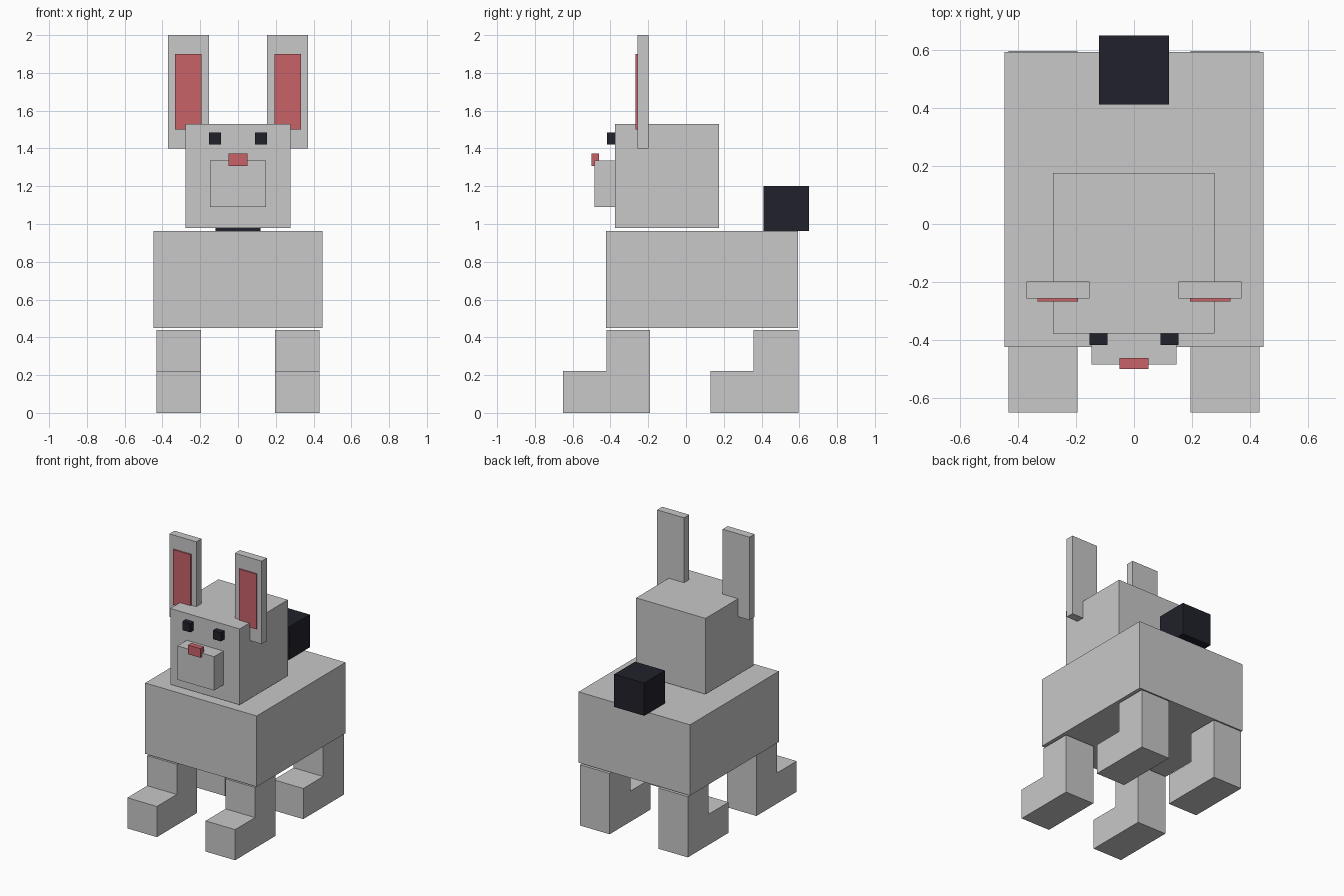
import bpy, bmesh

if "Cube" in bpy.data.objects:
    bpy.data.objects.remove(bpy.data.objects["Cube"])


def material(name, rgb):
    m = bpy.data.materials.new(name)
    m.diffuse_color = (*rgb, 1)
    m.use_nodes = True
    m.node_tree.nodes["Principled BSDF"].inputs["Base Color"].default_value = m.diffuse_color
    return m


GREY = material("light grey", (0.58, 0.58, 0.58))
PINK = material("dusty red", (0.58, 0.122, 0.141))
DARK = material("dark navy", (0.015, 0.015, 0.024))


def prism(name, mat, x0, x1, profile):
    """Extrude a closed (y, z) profile from x0 to x1."""
    bm = bmesh.new()
    face = bm.faces.new([bm.verts.new((x0, y, z)) for y, z in profile])
    ext = bmesh.ops.extrude_face_region(bm, geom=[face])
    verts = [g for g in ext["geom"] if isinstance(g, bmesh.types.BMVert)]
    bmesh.ops.translate(bm, verts=verts, vec=(x1 - x0, 0, 0))
    bmesh.ops.recalc_face_normals(bm, faces=bm.faces)
    mesh = bpy.data.meshes.new(name)
    bm.to_mesh(mesh)
    bm.free()
    mesh.materials.append(mat)
    obj = bpy.data.objects.new(name, mesh)
    bpy.context.collection.objects.link(obj)
    return obj


def box(name, mat, x, y, z):
    return prism(name, mat, *x, [(y[0], z[0]), (y[1], z[0]), (y[1], z[1]), (y[0], z[1])])


# Body, head and tail
box("body", GREY, (-0.447, 0.447), (-0.424, 0.592), (0.45, 0.963))
box("head", GREY, (-0.279, 0.277), (-0.377, 0.175), (0.98, 1.53))
box("tail", DARK, (-0.12, 0.12), (0.411, 0.65), (0.963, 1.2))

# Face
box("snout", GREY, (-0.147, 0.147), (-0.484, -0.377), (1.09, 1.335))
box("nose", PINK, (-0.05, 0.05), (-0.5, -0.461), (1.307, 1.373))

# Paired parts, mirrored across x = 0
for label, s in (("right", -1), ("left", 1)):
    def span(a, b):
        return tuple(sorted((s * a, s * b)))

    box(f"{label}_eye", DARK, span(0.091, 0.154), (-0.417, -0.377), (1.422, 1.484))
    box(f"{label}_ear", GREY, span(0.154, 0.37), (-0.257, -0.198), (1.4, 2.0))
    box(f"{label}_inner_ear", PINK, span(0.193, 0.333), (-0.2665, -0.257), (1.5, 1.9))

    # L-shaped legs with forward-pointing feet
    for end, toe, shin, heel in (("front", -0.65, -0.422, -0.19),
                                 ("back", 0.13, 0.357, 0.596)):
        prism(f"{end}_{label}_leg", GREY, *span(0.195, 0.432),
              [(toe, 0), (heel, 0), (heel, 0.44), (shin, 0.44), (shin, 0.222), (toe, 0.222)])
